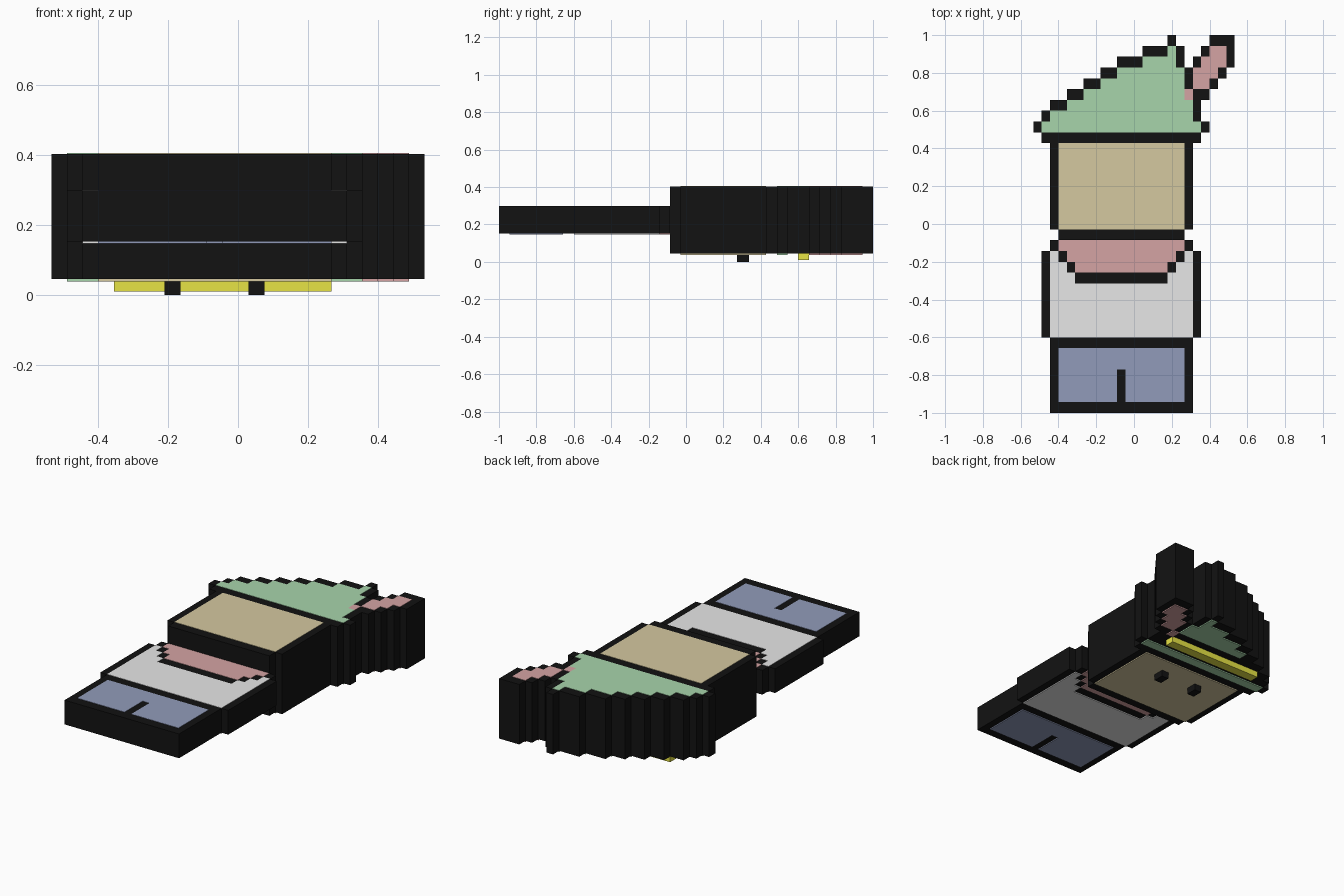
import bpy
import bmesh

cube = bpy.data.objects.get("Cube")
if cube:
    bpy.data.objects.remove(cube, do_unlink=True)

COLS, ROWS = 24, 35
DX, DY = 1.0667 / COLS, 2.0 / ROWS


def material(name, rgb):
    m = bpy.data.materials.new(name)
    m.use_nodes = True
    color = (*rgb, 1.0)
    m.diffuse_color = color
    bsdf = next(n for n in m.node_tree.nodes if n.type == "BSDF_PRINCIPLED")
    bsdf.inputs["Base Color"].default_value = color
    return m


BLACK = material("black", (0.006, 0.006, 0.006))
YELLOW = material("yellow", (0.8, 0.77, 0.06))
FILLS = {
    "G": ("green", material("green", (0.39, 0.665, 0.41))),
    "P": ("pink", material("pink", (0.665, 0.37, 0.37))),
    "T": ("tan", material("tan", (0.665, 0.58, 0.35))),
    "W": ("white", material("white", (0.8, 0.8, 0.8))),
    "B": ("blue", material("blue", (0.285, 0.33, 0.49))),
}


def slab(name, cells, z0, z1, mat):
    """Extrude a set of (column, row) cells into one solid."""
    bm = bmesh.new()
    for c, r in cells:
        x, y = (c - COLS / 2) * DX, 1 - r * DY
        bm.faces.new([bm.verts.new(p) for p in (
            (x, y - DY, z0), (x + DX, y - DY, z0), (x + DX, y, z0), (x, y, z0))])
    bmesh.ops.remove_doubles(bm, verts=bm.verts, dist=0.001)
    ext = bmesh.ops.extrude_face_region(bm, geom=bm.faces[:], use_keep_orig=True)
    top = [v for v in ext["geom"] if isinstance(v, bmesh.types.BMVert)]
    bmesh.ops.translate(bm, verts=top, vec=(0, 0, z1 - z0))
    bmesh.ops.recalc_face_normals(bm, faces=bm.faces)
    mesh = bpy.data.meshes.new(name)
    bm.to_mesh(mesh)
    bm.free()
    mesh.materials.append(mat)
    bpy.context.collection.objects.link(bpy.data.objects.new(name, mesh))


def part(name, first_row, art, z0, z1, plain_under=(), lip=0.007):
    """Black stepped block with coloured plates on its top and underside."""
    grid = {(c, first_row + r): ch for r, line in enumerate(art)
            for c, ch in enumerate(line) if ch != " "}
    slab(name + "_block", grid, z0, z1, BLACK)
    for key, (color, mat) in FILLS.items():
        cells = [k for k, ch in grid.items() if ch == key]
        if not cells:
            continue
        slab(f"{name}_{color}_top", cells, z1, z1 + 0.002, mat)
        under = [k for k in cells if k[1] not in plain_under]
        slab(f"{name}_{color}_underside", under, z0 - lip, z0, mat)


def box(name, x0, x1, y0, y1, z0, z1, mat):
    bpy.ops.mesh.primitive_cube_add(
        size=1, location=((x0 + x1) / 2, (y0 + y1) / 2, (z0 + z1) / 2))
    ob = bpy.context.object
    ob.name = name
    ob.scale = (x1 - x0, y1 - y0, z1 - z0)
    ob.data.materials.append(mat)


HEAD_Z = (0.045, 0.403)
BODY_Z = (0.153, 0.298)

# Pointed cap with a dark band area on the underside
part("cap", 0, [
    "                K",
    "             KKKGK",
    "          KKKGGGGK",
    "        KKGGGGGGGGK",
    "      KKGGGGGGGGGGK",
    "    KKGGGGGGGGGGGG",
    "  KKGGGGGGGGGGGGGGGK",
    " KGGGGGGGGGGGGGGGGGK",
    "KGGGGGGGGGGGGGGGGGGGK",
    " KKKKKKKKKKKKKKKKKKK",
], *HEAD_Z, plain_under=(5, 6, 7))

# Feather beside the cap
part("feather", 0, [
    "                     KKK",
    "                    KPPK",
    "                   KPPPK",
    "                   PPPK",
    "                   PPK",
    "                  PKK",
], *HEAD_Z)

# Head
part("head", 10, ["  K" + "T" * 15 + "K"] * 8 + ["   " + "K" * 15], *HEAD_Z)

# Torso with neckline, then legs
part("body", 19, [
    "  KPPPPPPPPPPPPPPPK",
    " KWKPPPPPPPPPPPPPKWK",
    " KWWKPPPPPPPPPPPKWWK",
    " KWWWKKKKKKKKKKKWWWK",
] + [" K" + "W" * 17 + "K"] * 5
  + ["  " + "K" * 17]
  + ["  K" + "B" * 15 + "K"] * 2
  + ["  KBBBBBBBKBBBBBBBK"] * 3
  + ["  " + "K" * 17], *BODY_Z, lip=0.006)

# Cap band and eyes on the face side
box("cap_band", -0.355, 0.267, 0.6, 0.657, 0.01, 0.05, YELLOW)
for side, x in (("right", -0.21), ("left", 0.03)):
    box(side + "_eye", x, x + 0.046, 0.272, 0.337, 0.0, 0.05, BLACK)
